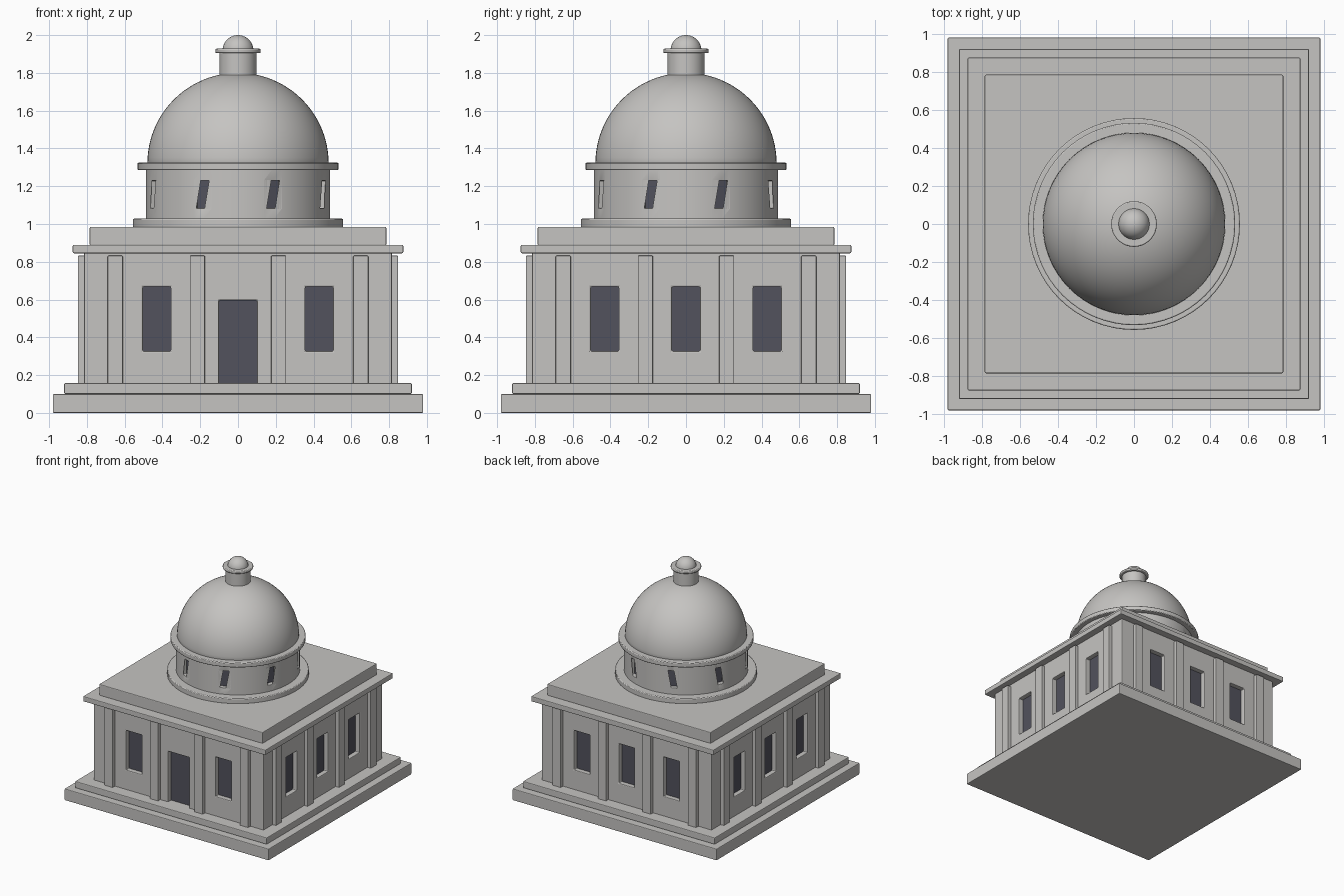
import bpy, math
from mathutils import Matrix

if "Cube" in bpy.data.objects:
    bpy.data.objects.remove(bpy.data.objects["Cube"])


def material(name, rgb):
    m = bpy.data.materials.new(name)
    m.diffuse_color = (*rgb, 1)
    m.use_nodes = True
    m.node_tree.nodes["Principled BSDF"].inputs["Base Color"].default_value = m.diffuse_color
    return m


STONE = material("pale stone", (0.56, 0.55, 0.535))
GLASS = material("dark glass", (0.085, 0.085, 0.11))


def finish(ob, name, mat):
    ob.name = name
    ob.data.materials.clear()
    ob.data.materials.append(mat)
    return ob


def bevel(ob, width=0.006):
    m = ob.modifiers.new("soft edges", 'BEVEL')
    m.width, m.segments = width, 2
    m.limit_method, m.angle_limit = 'ANGLE', math.radians(40)


def box(name, size, loc, mat=STONE, angle=0, soft=0.006):
    """Box of full size, placed at loc and then turned about the z axis."""
    bpy.ops.mesh.primitive_cube_add(size=1)
    ob = bpy.context.object
    ob.data.transform(Matrix.Rotation(angle, 4, 'Z') @ Matrix.Translation(loc)
                      @ Matrix.Diagonal((*size, 1)))
    if soft:
        bevel(ob, soft)
    return finish(ob, name, mat)


def slab(name, half, z0, z1, soft=0.006):
    return box(name, (2 * half, 2 * half, z1 - z0), (0, 0, (z0 + z1) / 2), soft=soft)


def disc(name, r, z0, z1, soft=0.006):
    bpy.ops.mesh.primitive_cylinder_add(vertices=64, radius=r, depth=z1 - z0,
                                        location=(0, 0, (z0 + z1) / 2))
    ob = finish(bpy.context.object, name, STONE)
    bpy.ops.object.shade_smooth_by_angle(angle=math.radians(35))
    if soft:
        bevel(ob, soft)
    return ob


def lathe(name, profile, steps=64):
    """Turn a profile of (radius, z) points that ends on the axis."""
    verts, faces = [], []
    n = len(profile)
    for i in range(steps):
        a = 2 * math.pi * i / steps
        verts += [(r * math.cos(a), r * math.sin(a), z) for r, z in profile[:-1]]
    top = len(verts)
    verts.append((0, 0, profile[-1][1]))
    k = n - 1
    for i in range(steps):
        a, b = i * k, (i + 1) % steps * k
        faces += [(a + j, b + j, b + j + 1, a + j + 1) for j in range(k - 1)]
        faces.append((a + k - 1, b + k - 1, top))
    faces.append([i * k for i in reversed(range(steps))])
    me = bpy.data.meshes.new(name)
    me.from_pydata(verts, [], faces)
    ob = bpy.data.objects.new(name, me)
    bpy.context.collection.objects.link(ob)
    bpy.context.view_layer.objects.active = ob
    bpy.ops.object.select_all(action='DESELECT')
    ob.select_set(True)
    bpy.ops.object.shade_smooth_by_angle(angle=math.radians(35))
    return finish(ob, name, STONE)


def arc(r, z, rings):
    return [(r * math.cos(math.pi / 2 * i / rings), z + r * math.sin(math.pi / 2 * i / rings))
            for i in range(rings + 1)]


def carve(target, cutters, name):
    """Cut all boxes out of the target as one joined, hidden cutter."""
    bpy.ops.object.select_all(action='DESELECT')
    for c in cutters:
        c.select_set(True)
    bpy.context.view_layer.objects.active = cutters[0]
    bpy.ops.object.join()
    cutter = bpy.context.object
    cutter.name = name
    cutter.hide_render = True
    cutter.hide_set(True)
    m = target.modifiers.new("openings", 'BOOLEAN')
    m.operation, m.solver, m.object = 'DIFFERENCE', 'EXACT', cutter


# Stepped base
slab("plinth", 0.98, 0, 0.10)
slab("step", 0.92, 0.10, 0.158)

# Main block with recessed windows, door and pilasters on its four sides
WALL = 0.815
walls = slab("walls", WALL, 0.15, 0.86, soft=0)
cutters = []
for side in range(4):
    turn = side * math.pi / 2
    for x in (-0.43, 0, 0.43):
        door = side == 0 and x == 0
        w, z0, z1 = (0.20, 0.14, 0.595) if door else (0.148, 0.327, 0.668)
        kind = "door" if door else "window"
        h, zc = z1 - z0, (z0 + z1) / 2
        cutters.append(box("cutter", (w, 0.10, h), (x, -WALL, zc), angle=turn, soft=0))
        box(f"{kind}_panel", (w, 0.012, h), (x, -WALL + 0.046, zc), GLASS, turn, soft=0)
    for x in (-0.65, -0.215, 0.215, 0.65):
        box("pilaster", (0.08, 0.05, 0.68), (x, -WALL - 0.007, 0.492), angle=turn, soft=0.004)
carve(walls, cutters, "wall_cutter")
bevel(walls, 0.007)

# Cornice and attic
slab("cornice", 0.875, 0.845, 0.89)
slab("attic", 0.785, 0.885, 0.985)

# Drum with eight small windows
disc("drum_base", 0.557, 0.98, 1.028)
drum = disc("drum", 0.488, 1.02, 1.30, soft=0)
cutters = []
for i in range(8):
    turn = math.pi / 8 + i * math.pi / 4
    cutters.append(box("cutter", (0.092, 0.10, 0.146), (0, -0.488, 1.157), angle=turn, soft=0))
    box("drum_window", (0.092, 0.012, 0.146), (0, -0.445, 1.157), GLASS, turn, soft=0)
carve(drum, cutters, "drum_cutter")
bevel(drum, 0.004)
disc("drum_ring", 0.532, 1.285, 1.325)

# Dome and lantern
lathe("dome", [(0.476, 1.31)] + arc(0.48, 1.32, 24))
disc("lantern", 0.098, 1.76, 1.915, soft=0.004)
disc("lantern_ring", 0.12, 1.905, 1.928)
lathe("lantern_cap", arc(0.082, 1.918, 10), 32)
